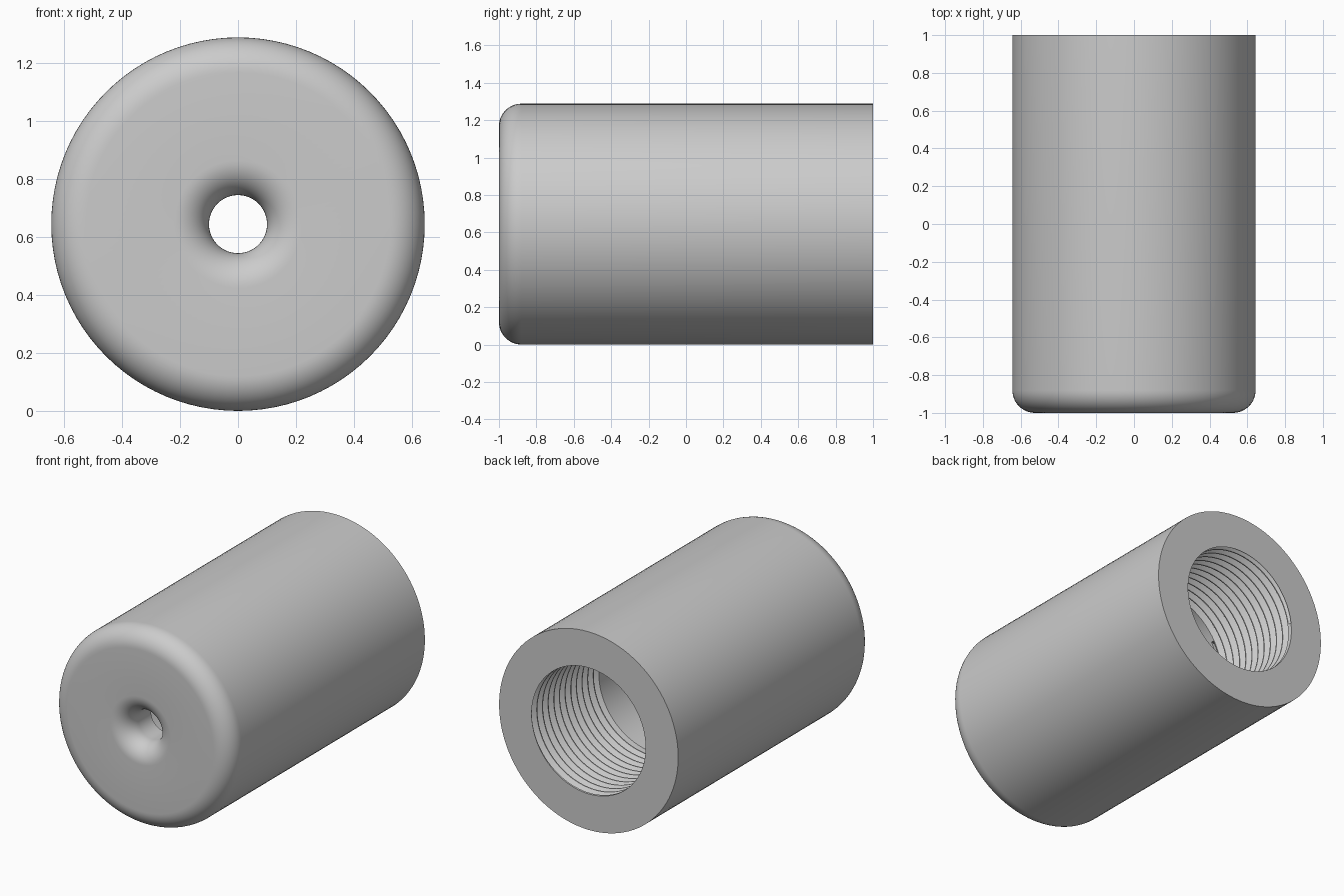
import bpy, bmesh, math

cube = bpy.data.objects.get("Cube")
if cube:
    bpy.data.objects.remove(cube, do_unlink=True)

SEGS = 96
RADIUS = 0.644        # outer cylinder
ROUND = 0.12          # front edge and hole rounding
HOLE = 0.10           # small front hole
BORE = 0.41           # wide rear bore
GROOVE = 0.44         # thread groove bottom
FLOOR = -0.75         # inner end of the bore
THREAD_START = 0.31
PITCH = 0.058

grey = bpy.data.materials.new("plain grey")
grey.use_nodes = True
colour = (0.6, 0.6, 0.6, 1)
grey.diffuse_color = colour
grey.node_tree.nodes["Principled BSDF"].inputs["Base Color"].default_value = colour


def arc(r, y, start, end, steps=12):
    """Quarter round points as (radius, y)."""
    angles = [math.radians(start + (end - start) * i / steps) for i in range(steps + 1)]
    return [(r + ROUND * math.cos(a), y + ROUND * math.sin(a)) for a in angles]


def ring(bm, point):
    """Ring of vertices; point(turn) gives radius and y at a fraction of a turn."""
    verts = []
    for i in range(SEGS + 1):
        turn = i / SEGS
        r, y = point(turn)
        a = 2 * math.pi * turn
        verts.append(bm.verts.new((r * math.cos(a), y, RADIUS + r * math.sin(a))))
    return verts


def thread_point(step, turn):
    """Helical point, clamped to the threaded length."""
    r = GROOVE if step % 4 in (1, 2) else BORE
    width = (0, 0.42, 0.58, 0.88)[step % 4]
    y = THREAD_START + PITCH * (step // 4 - 1 + width + turn)
    if y <= THREAD_START or y >= 1:
        return BORE, min(max(y, THREAD_START), 1)
    return r, y


# One closed skin: bore wall, floor, hole, rounded front, outer wall, back face
bm = bmesh.new()
turns = math.ceil((1 - THREAD_START) / PITCH) + 1
rings = [ring(bm, lambda t, s=s: thread_point(s, t)) for s in reversed(range(turns * 4 + 1))]
profile = [(BORE, THREAD_START), (BORE, FLOOR), (HOLE, FLOOR)]
profile += arc(HOLE + ROUND, ROUND - 1, 180, 270)
profile += arc(RADIUS - ROUND, ROUND - 1, 270, 360)
profile += [(RADIUS, 1), (BORE, 1)]
rings += [ring(bm, lambda t, p=p: p) for p in profile]
for a, b in zip(rings, rings[1:]):
    for i in range(SEGS):
        bm.faces.new((a[i], a[i + 1], b[i + 1], b[i]))
bmesh.ops.remove_doubles(bm, verts=bm.verts, dist=0.0002)
bmesh.ops.dissolve_degenerate(bm, edges=bm.edges, dist=0.0001)
bmesh.ops.recalc_face_normals(bm, faces=bm.faces)

mesh = bpy.data.meshes.new("threaded_sleeve")
bm.to_mesh(mesh)
bm.free()
mesh.materials.append(grey)
sleeve = bpy.data.objects.new("threaded_sleeve", mesh)
bpy.context.collection.objects.link(sleeve)
bpy.context.view_layer.objects.active = sleeve
sleeve.select_set(True)
bpy.ops.object.shade_smooth_by_angle(angle=math.radians(30))
